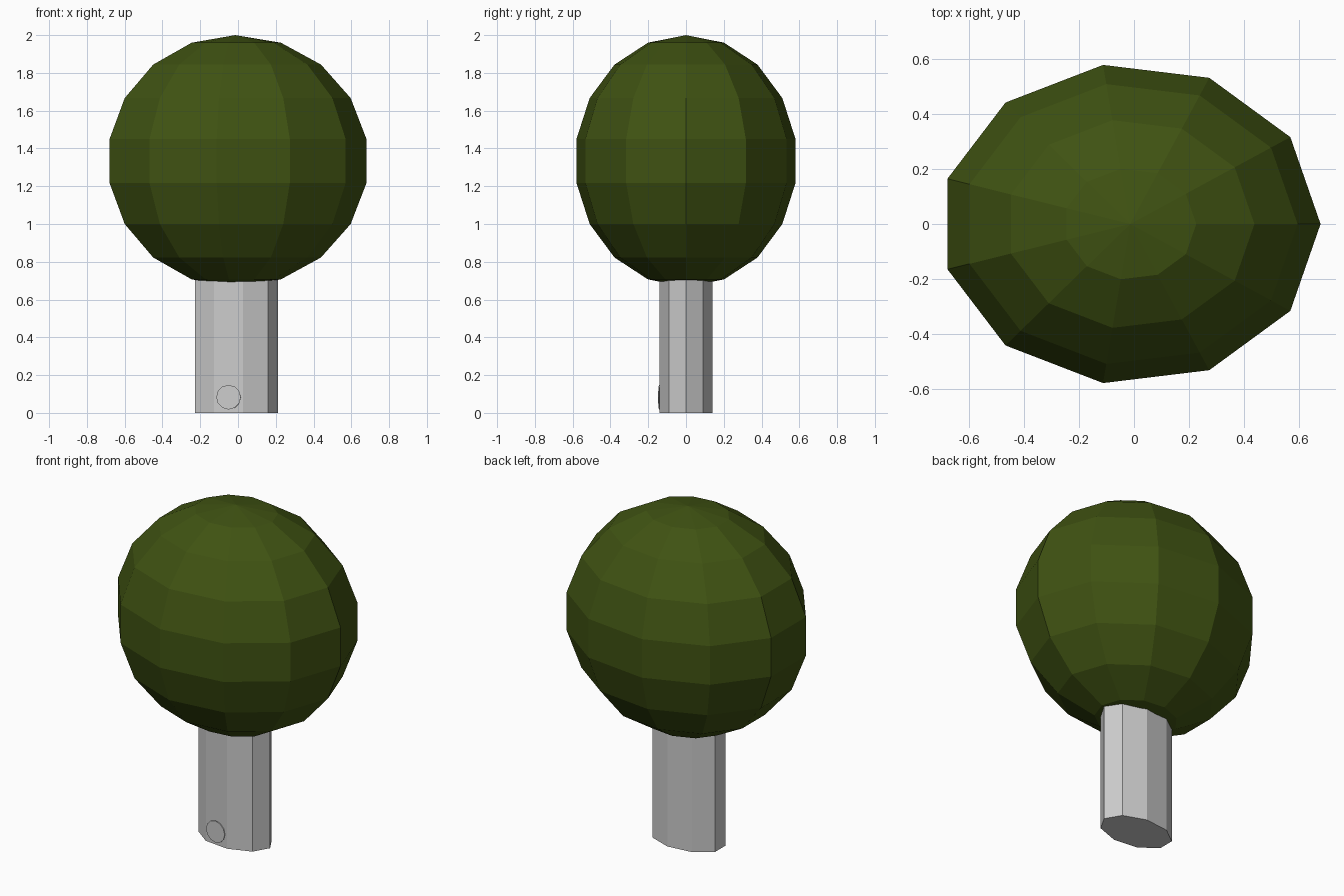
import bpy
import bmesh
import math

cube = bpy.data.objects.get("Cube")
if cube:
    bpy.data.objects.remove(cube, do_unlink=True)


def make_material(name, rgb):
    mat = bpy.data.materials.new(name)
    mat.use_nodes = True
    mat.diffuse_color = (*rgb, 1)
    bsdf = mat.node_tree.nodes["Principled BSDF"]
    bsdf.inputs["Base Color"].default_value = (*rgb, 1)
    bsdf.inputs["Roughness"].default_value = 0.9
    return mat


def lathe(name, profile, sides, scale, centre, mat):
    """Elliptical stack of rings, first corner on +x; profile is (radius, z)."""
    bm = bmesh.new()
    rings = []
    for r, z in profile:
        if r == 0:
            rings.append([bm.verts.new((0, 0, z))] * sides)
            continue
        angles = [2 * math.pi * i / sides for i in range(sides)]
        rings.append([bm.verts.new((r * math.cos(a), r * math.sin(a), z)) for a in angles])
    for low, high in zip(rings, rings[1:]):
        for i in range(sides):
            j = (i + 1) % sides
            corners = [low[i], low[j], high[j], high[i]]
            bm.faces.new(list(dict.fromkeys(corners)))
    # Close open ends
    for ring in (rings[0], rings[-1]):
        if ring[0] is not ring[1]:
            bm.faces.new(ring)
    bmesh.ops.scale(bm, vec=scale, verts=bm.verts)
    bmesh.ops.recalc_face_normals(bm, faces=bm.faces)
    mesh = bpy.data.meshes.new(name)
    bm.to_mesh(mesh)
    bm.free()
    mesh.materials.append(mat)
    obj = bpy.data.objects.new(name, mesh)
    obj.location = centre
    bpy.context.collection.objects.link(obj)
    return obj


leaf_green = make_material("leaf green", (0.05, 0.085, 0.006))
trunk_grey = make_material("trunk grey", (0.6, 0.6, 0.6))

# Faceted crown: eleven segments, nine bands
BANDS = 9
arc = [(math.sin(math.pi * k / BANDS) if 0 < k < BANDS else 0,
        -math.cos(math.pi * k / BANDS)) for k in range(BANDS + 1)]
lathe("crown", arc, 11, (0.705, 0.595, 0.6667), (-0.014, 0, 1.3333), leaf_green)

# Nine-sided oval trunk, its top hidden in the crown
lathe("trunk", [(1, 0), (1, 0.75)], 9, (0.227, 0.142, 1), (-0.014, 0, 0), trunk_grey)

# Thin round plate low on the trunk's front
plate = lathe("trunk_plate", [(0.065, 0), (0.065, 0.004)], 12, (1, 1, 1),
              (-0.05, -0.139, 0.083), trunk_grey)
plate.rotation_euler = (math.radians(90), 0, math.radians(-4))
